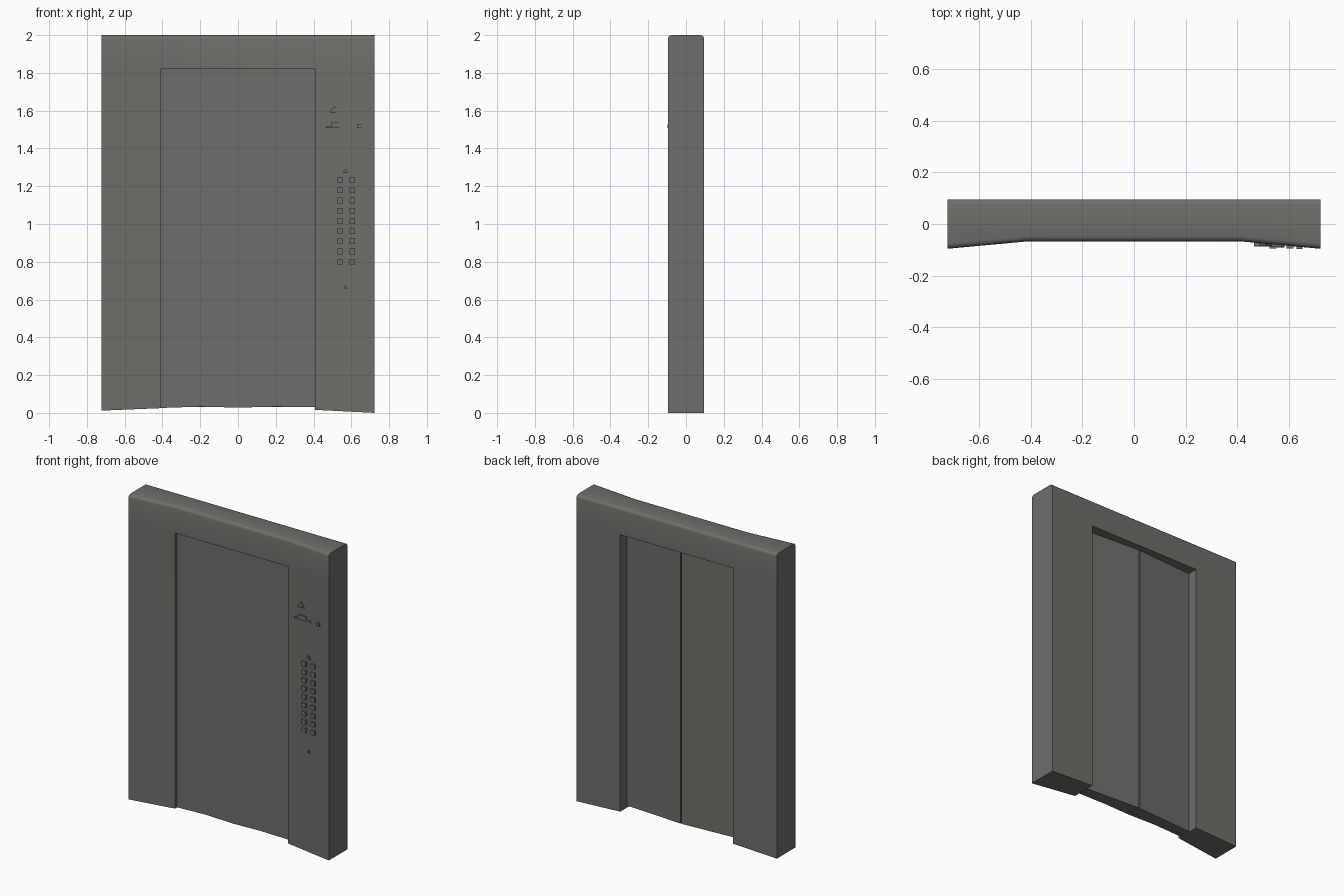
import bpy, bmesh

if "Cube" in bpy.data.objects:
    bpy.data.objects.remove(bpy.data.objects["Cube"], do_unlink=True)

steel = bpy.data.materials.new("dull_grey_metal")
steel.use_nodes = True
GREY = (0.155, 0.155, 0.145, 1)
steel.diffuse_color = GREY
steel.node_tree.nodes["Principled BSDF"].inputs["Base Color"].default_value = GREY

W, BACK = 0.723, 0.096       # half width, rear plane
OPEN_X, OPEN_Z = 0.408, 1.823  # door opening


def front_y(x):
    """Front face: flat over the opening, flaring forward to the outer edges."""
    t = max(0.0, (abs(x) - OPEN_X) / (W - OPEN_X))
    return -0.067 - 0.029 * t


def finish(bm, name, smooth=False):
    bmesh.ops.recalc_face_normals(bm, faces=bm.faces[:])
    mesh = bpy.data.meshes.new(name)
    bm.to_mesh(mesh)
    bm.free()
    mesh.materials.append(steel)
    obj = bpy.data.objects.new(name, mesh)
    bpy.context.collection.objects.link(obj)
    if smooth:
        bpy.ops.object.select_all(action="DESELECT")
        obj.select_set(True)
        bpy.context.view_layer.objects.active = obj
        bpy.ops.object.shade_smooth_by_angle(angle=0.6)
    return obj


def slab(outline, y0, y1):
    """Closed solid from an x-z outline, running from y0 to y1."""
    bm = bmesh.new()
    near, far = ([bm.verts.new((x, y, z)) for x, z in outline] for y in (y0, y1))
    bm.faces.new(near)
    bm.faces.new(far)
    for i in range(len(outline)):
        bm.faces.new((near[i - 1], near[i], far[i], far[i - 1]))
    bm.normal_update()
    return bm


def rect(x0, x1, z0, z1):
    return [(x0, z0), (x1, z0), (x1, z1), (x0, z1)]


# Portal frame: two posts and a lintel in one piece
outline = [(-W, 0.012), (-OPEN_X, 0.025), (-OPEN_X, OPEN_Z), (OPEN_X, OPEN_Z),
           (OPEN_X, 0.016), (W, 0), (W, 2), (-W, 2)]
bm = slab(outline, -0.06, BACK)
for co, no in (((-OPEN_X, 0, 0), (1, 0, 0)), ((OPEN_X, 0, 0), (1, 0, 0)),
               ((0, 0, OPEN_Z), (0, 0, 1))):
    bmesh.ops.bisect_plane(bm, geom=bm.verts[:] + bm.edges[:] + bm.faces[:],
                           plane_co=co, plane_no=no, dist=1e-4)
for v in bm.verts:
    if v.co.y < 0:
        v.co.y = front_y(v.co.x)

# Rounded long edges along the top
bmesh.ops.recalc_face_normals(bm, faces=bm.faces[:])
rims = [e for e in bm.edges
        if all(v.co.z > 1.99 for v in e.verts)
        and abs(e.verts[0].co.x - e.verts[1].co.x) > 0.1
        and e.verts[0].co.y * e.verts[1].co.y > 0]
bmesh.ops.bevel(bm, geom=rims, offset=0.02, segments=3, profile=0.5, affect="EDGES")
finish(bm, "door_frame", True)

# Door front sheet with a gently arched lower edge
sheet = [(-0.412, 0.026), (-0.2, 0.033), (0, 0.028), (0.2, 0.033), (0.412, 0.03),
         (0.412, 1.83), (-0.412, 1.83)]
finish(slab(sheet, -0.047, -0.02), "door_front_sheet")

# Two door leaves behind it, their rear faces rising towards a narrow centre gap
for side, name in ((-1, "right_door_leaf"), (1, "left_door_leaf")):
    xs = sorted((side * 0.004, side * 0.412))
    bm = slab(rect(*xs, 0.03, 1.83), -0.03, 0.027)
    for v in bm.verts:
        if v.co.y > 0 and abs(v.co.x) < 0.1:
            v.co.y = 0.052
    finish(bm, name)

# Keypad: two columns of raised buttons on the left post
for col, x in enumerate((0.54, 0.605)):
    for row in range(9):
        z = 0.8 + row * 0.054
        bm = slab(rect(x - 0.014, x + 0.014, z - 0.015, z + 0.015), -0.096, -0.06)
        finish(bm, f"button_{col + 1}_{row + 1}")

# Small relief details above and below the keypad
details = {
    "keypad_top_marker": [(0.555, 1.27), (0.585, 1.27), (0.57, 1.295)],
    "keyhole": rect(0.563, 0.577, 0.658, 0.672),
    "indicator_arrow": [(0.485, 1.59), (0.535, 1.59), (0.51, 1.625)],
    "indicator_ledge": rect(0.465, 0.585, 1.508, 1.518),
    "indicator_block": rect(0.495, 0.55, 1.518, 1.54),
    "indicator_stud": rect(0.63, 0.655, 1.508, 1.528),
}
for name, shape in details.items():
    x = sum(p[0] for p in shape) / len(shape)
    finish(slab(shape, front_y(x) - 0.009, -0.06), name)
